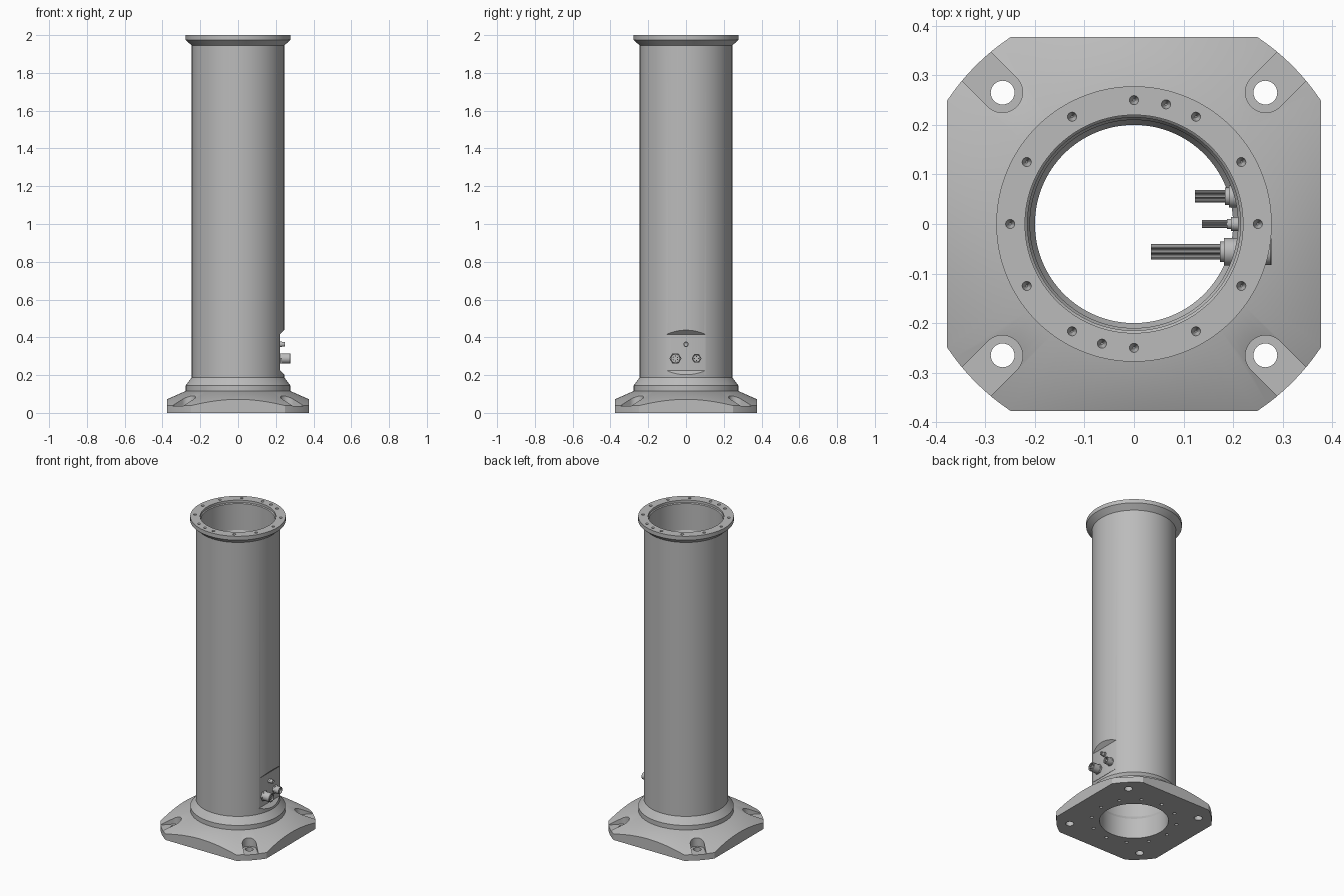
import bpy, bmesh
from math import cos, sin, pi, radians
from mathutils import Matrix, Vector

old = bpy.data.objects.get("Cube")
if old:
    bpy.data.objects.remove(old, do_unlink=True)

GREY = (0.50, 0.50, 0.50, 1)
mat = bpy.data.materials.new("machined grey")
mat.use_nodes = True
mat.diffuse_color = GREY
mat.node_tree.nodes["Principled BSDF"].inputs["Base Color"].default_value = GREY

ALONG_X = Matrix.Rotation(pi / 2, 4, 'Y')   # local z becomes world x


def finish(name, bm):
    bmesh.ops.recalc_face_normals(bm, faces=bm.faces)
    me = bpy.data.meshes.new(name)
    bm.to_mesh(me)
    bm.free()
    ob = bpy.data.objects.new(name, me)
    bpy.context.collection.objects.link(ob)
    me.materials.append(mat)
    return ob


def lathe(bm, profile, segs=128, matrix=Matrix()):
    """Revolve a closed (radius, height) loop around z."""
    rings = []
    for i in range(segs):
        a = 2 * pi * i / segs
        rings.append([bm.verts.new(matrix @ Vector((r * cos(a), r * sin(a), z)))
                      for r, z in profile])
    n = len(profile)
    for i in range(segs):
        a, b = rings[i], rings[(i + 1) % segs]
        for j in range(n):
            k = (j + 1) % n
            bm.faces.new((a[j], b[j], b[k], a[k]))


def rod(bm, r, z0, z1, matrix=Matrix(), segs=24, tip=None):
    bmesh.ops.create_cone(bm, cap_ends=True, segments=segs,
                          radius1=r if tip is None else tip, radius2=r, depth=z1 - z0,
                          matrix=matrix @ Matrix.Translation((0, 0, (z0 + z1) / 2)))


def prism(bm, points, z0, z1, matrix=Matrix()):
    low = [bm.verts.new(matrix @ Vector((x, y, z0))) for x, y in points]
    high = [bm.verts.new(matrix @ Vector((x, y, z1))) for x, y in points]
    bm.faces.new(low)
    bm.faces.new(high)
    for i in range(len(points)):
        k = (i + 1) % len(points)
        bm.faces.new((low[i], low[k], high[k], high[i]))


def boolean(ob, bm, operation='DIFFERENCE'):
    cutter = finish("cutter", bm)
    cutter.hide_render = True
    mod = ob.modifiers.new("cut", 'BOOLEAN')
    mod.operation, mod.solver, mod.object = operation, 'EXACT', cutter
    bpy.context.view_layer.objects.active = ob
    bpy.ops.object.modifier_apply(modifier=mod.name)
    bpy.data.objects.remove(cutter, do_unlink=True)


def smooth(ob):
    bpy.ops.object.select_all(action='DESELECT')
    ob.select_set(True)
    bpy.context.view_layer.objects.active = ob
    bpy.ops.object.shade_smooth_by_angle(angle=radians(25))


def polar(r, degrees):
    a = radians(degrees)
    return Matrix.Translation((r * cos(a), r * sin(a), 0))


# Base plate: shallow cone trimmed to a square with rounded corners
bm = bmesh.new()
lathe(bm, [(.2, 0), (.452, 0), (.452, .0385), (.277, .116), (.2, .116)])
base = finish("base_plate", bm)
bm = bmesh.new()
bmesh.ops.create_cube(bm, size=.754)
boolean(base, bm, 'INTERSECT')

# Open-ended pockets at the four corners
bm = bmesh.new()
u_shape = [(.376 + .041 * cos(a), .041 * sin(a))
           for a in (pi / 2 + pi * i / 20 for i in range(21))]
u_shape += [(.6, -.041), (.6, .041)]
for k in range(4):
    prism(bm, u_shape, .036, .3, Matrix.Rotation(radians(45 + 90 * k), 4, 'Z'))
boolean(base, bm)

# Anchor bolt holes, and a ring of blind holes underneath
bm = bmesh.new()
for k in range(4):
    rod(bm, .024, -.05, .2, polar(.375, 45 + 90 * k), 32)
for k in range(12):
    rod(bm, .01, -.02, .04, polar(.25, 30 * k), 16)
boolean(base, bm)
smooth(base)

# Hollow column with flared flanges and a stepped bore
bm = bmesh.new()
lathe(bm, [(.2, .116), (.277, .116), (.277, .145), (.245, .188), (.245, 1.945),
           (.278, 1.975), (.278, 2), (.22, 2), (.22, 1.985), (.215, 1.98),
           (.215, 1.81), (.21, 1.8), (.21, .15), (.2, .13)])
column = finish("column", bm)

# Flat recess for the connectors, with sloped ends
bm = bmesh.new()
prism(bm, [(.222, .225), (.322, .125), (.322, .515), (.222, .415)], -.15, .15,
      Matrix.Rotation(pi / 2, 4, 'X'))
boolean(column, bm)

# Top flange screw holes and two extra dowel holes
bm = bmesh.new()
for angle in [30 * k for k in range(12)] + [75, 255]:
    rod(bm, .0096, 1.972, 2.001, polar(.25, angle), 16, tip=.002)
boolean(column, bm)
smooth(column)


def connector(name, y, z, r, outer, inner, body, wire_end, pins):
    """Round socket through the wall with pins outside and wires inside."""
    m = Matrix.Translation((0, y, z)) @ ALONG_X
    bm = bmesh.new()
    rod(bm, r, .215, .232, m, 6 if pins > 3 else 24)            # nut
    lathe(bm, [(r * .85, .225), (r * .85, outer - .002), (r * .8, outer),
               (r * .65, outer), (r * .65, .225)], 32, m)       # shell
    rod(bm, r * .66, .225, outer - .012, m)                     # insert
    rod(bm, body, inner, .22, m)                                # inner body
    rod(bm, body * .75, inner - .008, inner, m)                 # inner collar
    for k in range(pins):
        p = m @ polar(r * .4, 360 * k / pins)
        rod(bm, r * .1, outer - .015, outer - .003, p, 8)
    for k in range(6):
        p = m @ polar(body * .43, 60 * k)
        rod(bm, body * .17, wire_end, inner, p, 10)
    rod(bm, body * .2, wire_end, inner, m, 10)
    smooth(finish(name, bm))


connector("large_connector", -.056, .288, .032, .278, .182, .028, .034, 6)
connector("medium_connector", .056, .288, .026, .262, .192, .023, .123, 4)
connector("small_connector", 0, .363, .014, .25, .196, .014, .137, 3)
